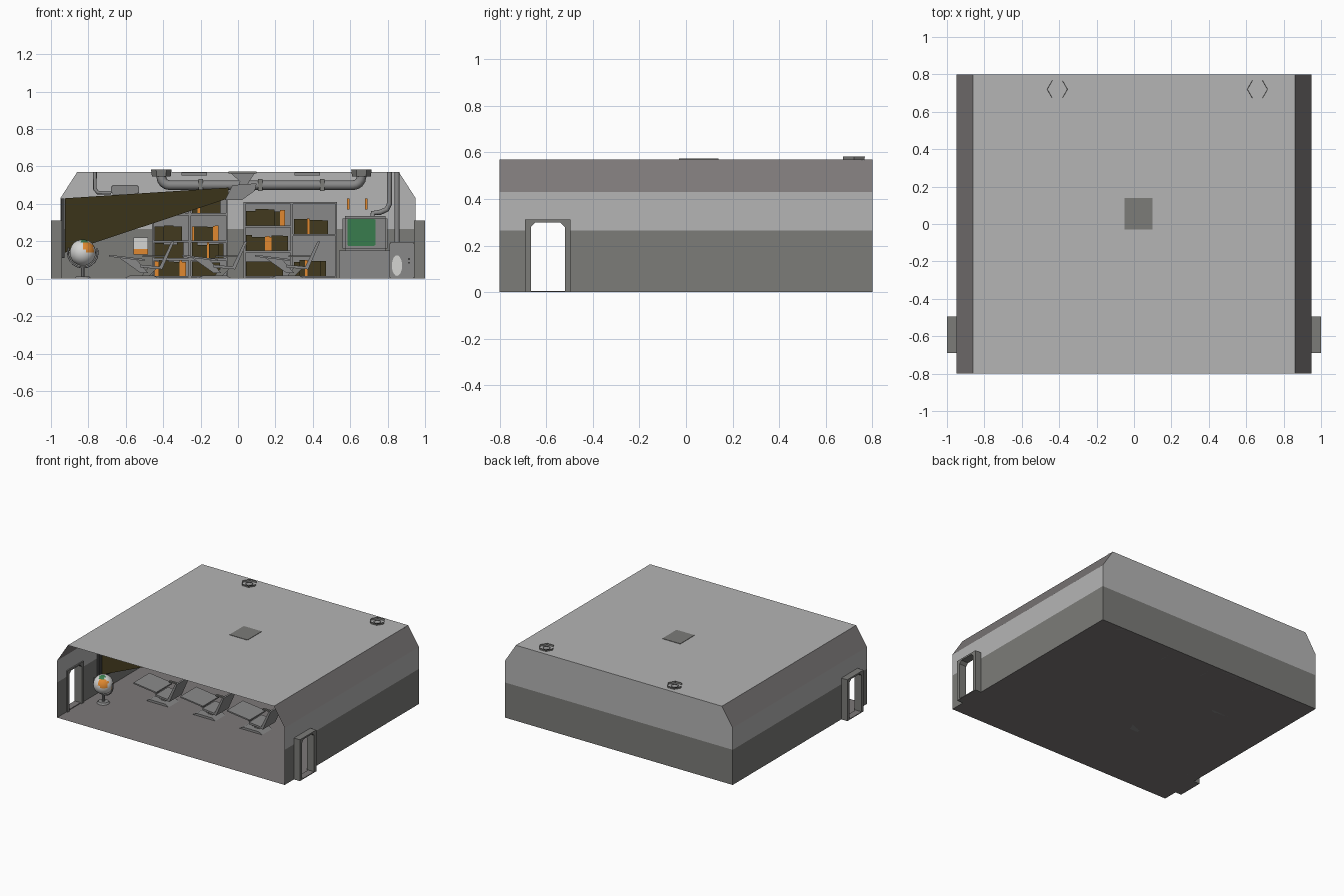
import bpy, bmesh, math, random
from mathutils import Vector, Matrix

if "Cube" in bpy.data.objects:
    bpy.data.objects.remove(bpy.data.objects["Cube"])
random.seed(4)

def material(name, *c):
    m = bpy.data.materials.new(name)
    m.diffuse_color = (*c, 1)
    m.use_nodes = True
    m.node_tree.nodes["Principled BSDF"].inputs["Base Color"].default_value = m.diffuse_color
    return m

LIGHT = material("light grey", .46, .46, .46)
DARK = material("dark grey", .20, .20, .19)
FLOOR = material("warm grey", .205, .19, .19)
MID = material("mid grey", .25, .25, .25)
PALE = material("pale grey", .66, .66, .65)
ORANGE = material("orange", .75, .25, .03)
OLIVE = material("dark olive", .055, .042, .013)
GREEN = material("screen green", .04, .2, .075)
BLACK = material("charcoal", .05, .05, .05)

def finish(name, bm, *mats):
    me = bpy.data.meshes.new(name)
    bm.to_mesh(me)
    bm.free()
    ob = bpy.data.objects.new(name, me)
    bpy.context.collection.objects.link(ob)
    for m in mats:
        me.materials.append(m)
    return ob

def sheets(name, polys, mat):
    bm = bmesh.new()
    for p in polys:
        bm.faces.new([bm.verts.new(v) for v in p])
    return finish(name, bm, mat)

def boxes(name, items, mat, bevel=0):
    """each item is (x0, x1, y0, y1, z0, z1)"""
    bm = bmesh.new()
    for x0, x1, y0, y1, z0, z1 in items:
        M = Matrix.Translation(((x0+x1)/2, (y0+y1)/2, (z0+z1)/2)) @ Matrix.Diagonal((x1-x0, y1-y0, z1-z0, 1))
        bmesh.ops.create_cube(bm, size=1, matrix=M)
    if bevel:
        bmesh.ops.bevel(bm, geom=bm.edges[:], offset=bevel, segments=2, affect='EDGES')
    return finish(name, bm, mat)

def prism(name, pts, axis, a, b, mat):
    """extrude an outline along x (pts = y,z) or y (pts = x,z)"""
    bm = bmesh.new()
    at = (lambda p: (a, p[0], p[1])) if axis == 'x' else (lambda p: (p[0], a, p[1]))
    f = bm.faces.new([bm.verts.new(at(p)) for p in pts])
    r = bmesh.ops.extrude_face_region(bm, geom=[f])
    d = Vector((b-a, 0, 0)) if axis == 'x' else Vector((0, b-a, 0))
    bmesh.ops.translate(bm, vec=d, verts=[v for v in r['geom'] if isinstance(v, bmesh.types.BMVert)])
    bmesh.ops.recalc_face_normals(bm, faces=bm.faces)
    return finish(name, bm, mat)

def cylinder(name, loc, r1, r2, h, mat, n=12, caps=True, rot=Matrix()):
    bm = bmesh.new()
    bmesh.ops.create_cone(bm, cap_ends=caps, segments=n, radius1=r1, radius2=r2, depth=h,
                          matrix=Matrix.Translation(loc) @ rot)
    return finish(name, bm, mat)

def pipe(name, pts, r, mat):
    cu = bpy.data.curves.new(name, 'CURVE')
    cu.dimensions, cu.bevel_depth, cu.bevel_resolution = '3D', r, 2
    s = cu.splines.new('POLY')
    s.points.add(len(pts)-1)
    for q, p in zip(s.points, pts):
        q.co = (*p, 1)
    tmp = bpy.data.objects.new(name + "_path", cu)
    me = bpy.data.meshes.new_from_object(tmp)
    bpy.data.objects.remove(tmp)
    me.materials.clear()
    me.materials.append(mat)
    ob = bpy.data.objects.new(name, me)
    bpy.context.collection.objects.link(ob)

# Room shell: floor, roof, slanted eaves, two-tone walls, open front
W, D, S = .95, .8, .265
sheets("floor", [[(-W, -D, 0), (W, -D, 0), (W, D, 0), (-W, D, 0)]], FLOOR)
sheets("roof", [[(-.86, -D, .57), (.86, -D, .57), (.86, D, .57), (-.86, D, .57)]], LIGHT)
sheets("back_wall_lower", [[(W, D, 0), (-W, D, 0), (-W, D, S), (W, D, S)]], DARK)
sheets("back_wall_upper", [[(W, D, S), (-W, D, S), (-W, D, .43), (-.86, D, .57), (.86, D, .57), (W, D, .43)]], LIGHT)
upper = [(-D, S), (-.665, S), (-.665, .28), (-.645, .3), (-.54, .3), (-.52, .28), (-.52, S), (D, S), (D, .43), (-D, .43)]
frame = [(-.69, 0), (-.665, 0), (-.665, .28), (-.645, .3), (-.54, .3), (-.52, .28), (-.52, 0), (-.495, 0), (-.495, .312), (-.69, .312)]
for side, s in (("left", -1), ("right", 1)):
    o = (lambda p: p) if s > 0 else (lambda p: p[::-1])
    x = s*W
    sheets(side+"_eave", [o([(x, -D, .43), (x, D, .43), (s*.86, D, .57), (s*.86, -D, .57)])], FLOOR)
    sheets(side+"_wall_lower", [o([(x, a, 0), (x, b, 0), (x, b, S), (x, a, S)]) for a, b in ((-D, -.665), (-.52, D))], DARK)
    sheets(side+"_wall_upper", [o([(x, y, z) for y, z in upper])], LIGHT)
    prism(side+"_door_frame", frame, 'x', s*.94, s*1.0, DARK)
    boxes(side+"_door_sill", [(min(x, s), max(x, s), -.67, -.515, 0, .006)], FLOOR)

# Ceiling lights and projector plate
boxes("ceiling_lights", [(x-.068, x+.068, y-.068, y+.068, .552, .569) for x in (-.235, .37) for y in (-.32, .4)], MID)
boxes("projector_ceiling_plate", [(-.05, .10, -.03, .14, .562, .573)], DARK)

# Projector, its light beam, and the wall screen
prism("projector_mount", [(-.04, .565), (.09, .565), (.06, .52), (.04, .48), (.0, .48), (.01, .52)], 'y', .03, .08, MID)
prism("projector_body", [(-.07, .42), (.02, .42), (.09, .47), (.13, .43), (.11, .42), (.08, .5), (-.04, .5)][:3] + [(.10, .51), (-.03, .50)], 'y', -.01, .12, MID)
far = [(-.925, -.3, .14), (-.925, .41, .14), (-.925, .41, .43), (-.925, -.3, .43)]
near = [(-.05, .025, .43), (-.05, .085, .43), (-.05, .085, .487), (-.05, .025, .487)]
sheets("light_beam", [[far[i], far[(i+1) % 4], near[(i+1) % 4], near[i]] for i in range(4)] + [far], OLIVE)
boxes("wall_screen", [(-.946, -.928, -.33, .44, .11, .43)], BLACK)

# Globe on a stand
bm = bmesh.new()
G = Vector((-.83, -.42, .14))
bmesh.ops.create_uvsphere(bm, u_segments=24, v_segments=14, radius=.07, matrix=Matrix.Translation(G))
patches = ((Vector((.5, -.75, .45)), .86, 1), (Vector((-.7, .6, .1)), .85, 1), (Vector((.85, .5, -.2)), .88, 1), (Vector((.1, -.3, .95)), .95, 2))
for f in bm.faces:
    f.smooth = True
    n = (f.calc_center_median() - G).normalized()
    for d, c, i in patches:
        if n.dot(d.normalized()) > c:
            f.material_index = i
finish("globe", bm, PALE, ORANGE, GREEN)
cylinder("globe_base", (-.83, -.42, .006), .045, .035, .012, MID)
cylinder("globe_stem", (-.83, -.42, .035), .01, .01, .05, MID, 8)
pipe("globe_arc", [(G.x+.08*math.cos(a), G.y, G.z+.08*math.sin(a)) for a in [math.radians(-200+i*18) for i in range(13)]], .005, MID)

# Desk and chair units, two rows of three facing the screen
for r, y in enumerate((-.165, .275)):
    for c in range(3):
        x, t = -.57 + .39*c, f"_{r}_{c}"
        prism("desk_top"+t, [(x-.12, .128), (x+.07, .105), (x+.07, .095), (x-.12, .118)], 'y', y-.095, y+.095, MID)
        prism("desk_support"+t, [(x-.07, .115), (x+.03, .10), (x+.09, .03), (x+.05, .03)], 'y', y-.03, y+.03, MID)
        prism("chair_shell"+t, [(x+.05, .075), (x+.15, .065), (x+.215, .20), (x+.23, .20), (x+.165, .05), (x+.05, .06)], 'y', y-.075, y+.075, MID)
        prism("chair_stem"+t, [(x+.05, .01), (x+.09, .01), (x+.14, .06), (x+.09, .06)], 'y', y-.02, y+.02, DARK)
        prism("unit_base"+t, [(x-.04, 0), (x+.15, 0), (x+.12, .016), (x-.01, .016)], 'y', y-.06, y+.06, MID)
        boxes("chair_arm"+t, [(x+.06, x+.18, y+.07, y+.085, .115, .125)], DARK)

# Bookcases with rows of books
def bookcase(name, x0, x1, top, levels):
    t = .01
    parts = [(x0, x0+t, .64, .79, 0, top), (x1-t, x1, .64, .79, 0, top), (x0, x1, .64, .79, top-t, top), (x0, x1, .775, .79, 0, top)]
    parts += [(x0, x1, .64, .79, z-.012, z) for z in levels]
    boxes(name, parts, MID)
    dark, bright = [], []
    for z in levels:
        x = x0 + .014
        end = x1 - random.uniform(.015, .05)
        while x < end - .012:
            w = min(random.choice((.012, .03, .05, .07)), end-x)
            (bright if w < .025 else dark).append((x, x+w, .655+random.uniform(0, .012), .77, z, z+random.uniform(.07, .088)))
            x += w
    boxes(name+"_dark_books", dark, OLIVE)
    boxes(name+"_orange_books", bright, ORANGE)

bookcase("left_bookcase", -.46, -.255, .46, (.015, .11, .205, .35))
bookcase("middle_left_bookcase", -.26, -.055, .46, (.015, .11, .205, .35))
bookcase("centre_bookcase", .03, .29, .41, (.015, .15, .285))
bookcase("right_bookcase", .285, .53, .41, (.015, .24))

# Console with green screen, side cabinet, wall lamps
boxes("console_desk", [(.54, .82, .52, .79, 0, .15)], MID)
boxes("monitor_case", [(.56, .80, .54, .76, .15, .335)], MID, .012)
boxes("monitor_screen", [(.585, .735, .534, .545, .175, .32)], GREEN, .004)
boxes("side_cabinet", [(.81, .945, .45, .79, 0, .195)], MID, .006)
cylinder("cabinet_dial", (.85, .448, .07), .055, .055, .006, PALE, 20, rot=Matrix.Diagonal((.5, 1, 1, 1)) @ Matrix.Rotation(math.pi/2, 4, 'X'))
boxes("cabinet_buttons", [(.91, .92, .446, .452, z, z+.01) for z in (.08, .10)], BLACK)
boxes("wall_lamps", [(x-.007, x+.007, .785, .797, .37, .43) for x in (.59, .685)], ORANGE)
boxes("wall_notice", [(-.56, -.48, .785, .797, .13, .22)], PALE)
boxes("wall_notice_label", [(-.56, -.48, .78, .786, .13, .16)], ORANGE)
boxes("wall_unit", [(-.68, -.53, .70, .795, .45, .50)], MID, .008)

# Ceiling ducts and small pipes
Y = .72
def bend(x, d):
    return [(x + d*(.045-.045*math.cos(a)), Y, .545-.045*math.sin(a)) for a in [i*math.pi/8 for i in range(5)]]
pipe("main_duct", [(-.41, Y, .575)] + bend(-.41, 1) + bend(.66, -1)[::-1] + [(.66, Y, .575)], .026, MID)
for i, x in enumerate((-.41, .66)):
    cylinder(f"duct_flange_{i}", (x, Y, .565), .05, .055, .036, DARK, 6, False, Matrix.Rotation(math.pi/6, 4, 'Z'))
boxes("duct_clamps", [(x-.012, x+.012, .69, .75, .468, .532) for x in (-.2, .12, .45)], DARK)
pipe("left_pipe", [(-.765, .76, .57), (-.765, .76, .48), (-.75, .76, .46), (-.68, .76, .46)], .01, MID)
pipe("right_pipe", [(.85, .76, .57), (.85, .76, .19)], .014, MID)
pipe("console_pipe", [(.81, .76, .57), (.81, .76, .40), (.795, .76, .37), (.76, .76, .355), (.72, .76, .35), (.72, .74, .32)], .014, MID)
